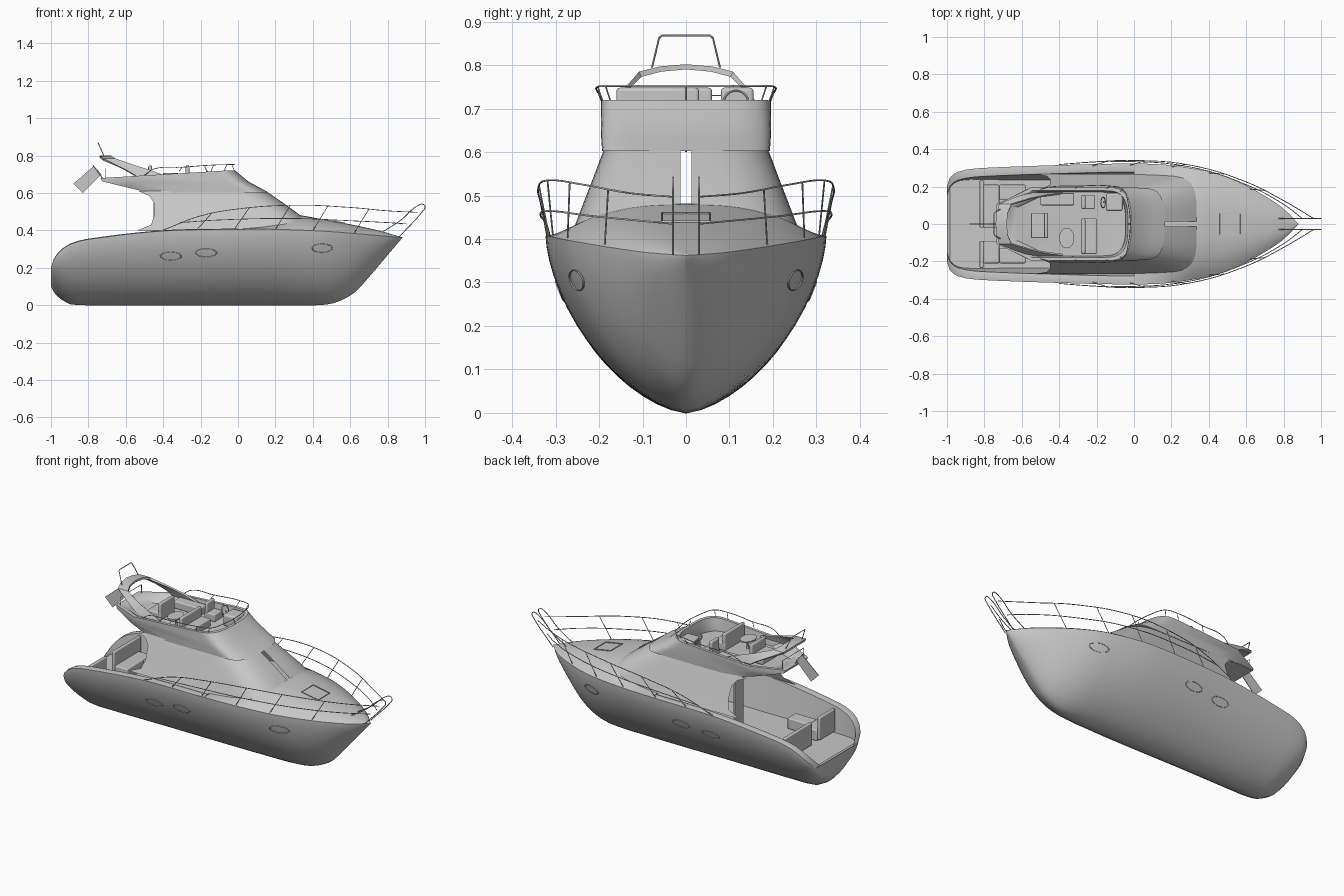
import bpy, bmesh, math
from mathutils import Vector

if "Cube" in bpy.data.objects:
    bpy.data.objects.remove(bpy.data.objects["Cube"])

GREY = bpy.data.materials.new("light_grey")
GREY.use_nodes = True
GREY.diffuse_color = (0.58, 0.58, 0.58, 1)
GREY.node_tree.nodes["Principled BSDF"].inputs["Base Color"].default_value = GREY.diffuse_color


def finish(ob, angle=35):
    bpy.ops.object.select_all(action='DESELECT')
    ob.select_set(True)
    bpy.context.view_layer.objects.active = ob
    if ob.type == 'CURVE':
        bpy.ops.object.convert(target='MESH')
        ob = bpy.context.object
    ob.data.materials.clear()
    ob.data.materials.append(GREY)
    bpy.ops.object.shade_smooth_by_angle(angle=math.radians(angle))
    return ob


def loft(name, rows, closed=False, caps=(), angle=35):
    bm = bmesh.new()
    grid = [[bm.verts.new(p) for p in row] for row in rows]
    n = len(rows[0])
    for a, b in zip(grid, grid[1:]):
        for i in range(n if closed else n - 1):
            j = (i + 1) % n
            bm.faces.new((a[i], a[j], b[j], b[i]))
    for c in caps:
        bm.faces.new(grid[c])
    bmesh.ops.remove_doubles(bm, verts=bm.verts, dist=0.0005)
    bmesh.ops.recalc_face_normals(bm, faces=bm.faces)
    me = bpy.data.meshes.new(name)
    bm.to_mesh(me)
    bm.free()
    ob = bpy.data.objects.new(name, me)
    bpy.context.collection.objects.link(ob)
    return finish(ob, angle)


def box(name, x, y, z, bevel=0.0):
    """Box from (low, high) ranges."""
    rows = [[(x[0], y[0], h), (x[1], y[0], h), (x[1], y[1], h), (x[0], y[1], h)] for h in z]
    ob = loft(name, rows, True, (0, 1))
    if bevel:
        m = ob.modifiers.new("soft", 'BEVEL')
        m.width, m.segments = bevel, 3
    return ob


def tube(name, pts, r=0.0022, smooth=True, cyclic=False):
    cu = bpy.data.curves.new(name, 'CURVE')
    cu.dimensions, cu.bevel_depth, cu.bevel_resolution, cu.resolution_u = '3D', r, 1, 6
    sp = cu.splines.new('BEZIER')
    sp.bezier_points.add(len(pts) - 1)
    for bp, p in zip(sp.bezier_points, pts):
        bp.co = p
        bp.handle_left_type = bp.handle_right_type = 'AUTO' if smooth else 'VECTOR'
    sp.use_cyclic_u = cyclic
    cu.use_fill_caps = True
    ob = bpy.data.objects.new(name, cu)
    bpy.context.collection.objects.link(ob)
    return finish(ob, 60)


def sample(table, x):
    """Smooth interpolation of rows keyed by their first value."""
    x = min(max(x, table[0][0]), table[-1][0])
    k = next(i for i in range(len(table) - 1) if x <= table[i + 1][0])
    a, b = table[k], table[k + 1]
    p, q = table[max(k - 1, 0)], table[min(k + 2, len(table) - 1)]
    h = b[0] - a[0]
    t = (x - a[0]) / h
    out = []
    for i in range(1, len(a)):
        m0 = (b[i] - p[i]) / (b[0] - p[0]) * h
        m1 = (q[i] - a[i]) / (q[0] - a[0]) * h
        d = b[i] - a[i]
        out.append(a[i] + t * m0 + t * t * (3 * d - 2 * m0 - m1) + t ** 3 * (m0 + m1 - 2 * d))
    return out


# Hull: x, half beam, keel height, sheer height
HULL = [(-1, .2, .1, .2), (-.985, .245, .07, .245), (-.95, .275, .035, .29), (-.9, .29, .006, .325),
        (-.8, .3, 0, .352), (-.4, .315, 0, .397), (0, .323, 0, .406), (.2, .314, 0, .406),
        (.42, .276, 0, .398), (.52, .242, .014, .392), (.62, .195, .065, .384), (.7, .15, .15, .377),
        (.8, .082, .268, .368), (.88, 0, .362, .362)]
PA, PB = 1.6, .62


def skin(x, z):
    """Half beam of the hull at a height."""
    w, zb, zt = sample(HULL, x)
    return w * (1 - (1 - (z - zb) / (zt - zb)) ** (1 / PB)) ** (1 / PA)


stations = [-1, -.985, -.965, -.94, -.9] + [-.85 + .04 * i for i in range(43)] + [.865, .88]
rows = []
for x in stations:
    w, zb, zt = sample(HULL, x)
    half = [math.sin(math.pi / 2 * s / 14) for s in range(-14, 15)]
    rows.append([(x, w * s, zb + (zt - zb) * (1 - (1 - abs(s) ** PA) ** PB)) for s in half])
loft("hull", rows, caps=(0,), angle=50)

# Cockpit and saloon well with side decks
WELL_END = 0
rows = []
for x in [s for s in stations if s < WELL_END - .015] + [WELL_END]:
    w, zb, zt = sample(HULL, x)
    zf = min(.2, zt - .012)
    yf = min(skin(x, zf) - .012, w - .05)
    half = [(w, zt), (w - .02, zt + .004), (w - .045, zt), (yf, zf)]
    rows.append([(x, y, z) for y, z in half] + [(x, -y, z) for y, z in reversed(half)])
loft("cockpit", rows, caps=(-1,))

# Foredeck with raised crown
CROWN = [(0, .408), (.12, .43), (.22, .462), (.31, .482), (.45, .46), (.6, .433), (.75, .4), (.88, .363)]
rows = []
for x in [WELL_END] + [s for s in stations if s > WELL_END + .015]:
    w, zb, zt = sample(HULL, x)
    zc = max(sample(CROWN, x)[0], zt)
    rows.append([(x, w * i / 12, zt + (zc - zt) * (1 - abs(i / 12) ** 2.8)) for i in range(-12, 13)])
loft("foredeck", rows, angle=50)


def arc(depth, xf, w, e, n=14, y0=0.0):
    """Rounded front from the side at half beam w to the centre at xf."""
    pts = []
    for i in range(n + 1):
        a = math.pi / 2 * i / n
        pts.append((xf - depth + depth * math.sin(a) ** e, max(w * math.cos(a) ** e, y0)))
    return pts


# Cabin shell: each half runs from the aft edge round to the windscreen slit
CABIN = [(.4, .43, .268, -.54), (.43, .39, .256, -.465), (.48, .335, .237, -.447),
         (.55, .238, .21, -.45), (.585, .187, .197, -.475), (.61, .15, .187, -.53)]
for side, label in ((1, "left"), (-1, "right")):
    rows = [[(x, side * y, z) for x, y in [(xa, w)] + arc(.24, xf, w, .62, y0=.013)] for z, xf, w, xa in CABIN]
    loft("cabin_side_" + label, rows)
box("cabin_door_panel", (-.452, -.442), (.1, .18), (.2, .61))


# Flybridge tub
def ring(xf, w, xa, wa, z):
    half = [(xa, wa), (max(xa + .17, -.55), w)] + arc(.13, xf, w, .65)
    pts = half + [(x, -y) for x, y in reversed(half[:-1])]
    return [(x, y, z if z else .72 + .06 * min(0, x + .07)) for x, y in pts]


loft("flybridge", [ring(.165, .193, -.48, .185, .602), ring(.11, .195, -.6, .16, .632),
                   ring(.055, .196, -.725, .11, .662), ring(-.015, .195, -.735, .105, 0),
                   ring(-.032, .178, -.715, .095, 0), ring(-.045, .172, -.66, .09, .668),
                   ring(-.045, .17, -.62, .09, .645)], True, (0, -1))

# Flybridge seating, table and helm
for name, x, y in (("aft", (-.55, -.46), (-.075, .06)), ("passenger", (-.28, -.2), (-.16, .03)),
                   ("helm", (-.28, -.21), (.08, .155))):
    box(name + "_seat", x, y, (.645, .69), .006)
    box(name + "_seat_back", (x[1] - .02, x[1]) if name == "aft" else (x[0], x[0] + .02), y, (.66, .748), .008)
box("side_bench", (-.5, -.32), (.1, .165), (.645, .69), .006)
box("helm_console", (-.15, -.06), (.07, .165), (.645, .715), .01)
tube("table_leg", [(-.36, -.07, .645), (-.36, -.07, .7)], .008)
oval = [[(-.36 + .04 * math.cos(a * math.pi / 12), -.075 + .055 * math.sin(a * math.pi / 12), z)
         for a in range(24)] for z in (.698, .706)]
loft("table_top", oval, True, (0, 1))
wheel = [(-.165 - .012 * math.sin(a * math.pi / 6), .115 + .028 * math.cos(a * math.pi / 6),
          .715 + .026 * math.sin(a * math.pi / 6)) for a in range(12)]
tube("steering_wheel", wheel, .003, cyclic=True)
tube("steering_column", [(-.14, .115, .7), (-.165, .115, .715)], .004)

# Radar arch swept back over the flybridge
ARCH = [(.168, .69, -.54, -.38), (.158, .72, -.59, -.46), (.14, .748, -.645, -.55),
        (.108, .785, -.72, -.655), (.06, .797, -.735, -.675), (0, .802, -.74, -.68)]
rows = []
for y, z, xa, xf in ARCH + [(-a[0],) + a[1:] for a in reversed(ARCH[:-1])]:
    k = .012 if abs(y) < .12 else .006
    rows.append([(xa, y, z), (xf, y, z), (xf, y * .95, z - k), (xa, y * .95, z - k)])
loft("radar_arch", rows, True, (0, -1))
tube("arch_hoop", [(-.715, -.078, .795), (-.745, -.062, .862), (-.748, -.055, .868), (-.748, .055, .868),
                   (-.745, .062, .862), (-.715, .078, .795)], .0025, False)

# Ensign on its staff
tube("flag_staff", [(-.71, 0, .66), (-.775, 0, .748)], .003)
loft("flag", [[(x, y, z) for x, z in ((-.88, .65), (-.77, .745), (-.73, .7), (-.83, .6))]
              for y in (-.002, .002)], True, (0, 1))

# Flybridge rails
half = [(-.5, .185, .695), (-.45, .198, .728), (-.3, .203, .738), (-.13, .203, .75), (-.06, .185, .752), (-.033, .12, .752)]
tube("flybridge_rail", half + [(x, -y, z) for x, y, z in reversed(half)])
for x, y, z in half[2:5]:
    for s in (1, -1):
        tube("flybridge_post", [(x, s * y, z), (x - .015, s * (y - .012), .715)], .0018)
tube("flybridge_front_post", [(-.033, 0, .752), (-.02, 0, .72)], .0018)
tube("flybridge_aft_rail", [(-.71, -.1, .68), (-.71, -.1, .73), (-.71, .1, .73), (-.71, .1, .68)], .002, False)

# Side-deck rails, pulpit and stanchions
TOP = [(-.4, .318, .402), (-.2, .333, .478), (0, .34, .515), (.3, .315, .535), (.6, .225, .523),
       (.8, .125, .505), (.96, .03, .497)]
MID = [(-.31, .326, .442), (-.1, .335, .456), (.3, .305, .464), (.6, .21, .452), (.8, .105, .442), (.9, .03, .435)]
for s, label in ((1, "left"), (-1, "right")):
    for name, path in (("top_rail_", TOP), ("middle_rail_", MID)):
        tube(name + label, [(x, s * y, z) for x, y, z in path])
    tube("pulpit_" + label, [(x, s * .03, z) for x, z in
                             ((.77, .39), (.87, .455), (.96, .532), (.99, .54), (1, .525), (.985, .5), (.86, .365))], .0025)
    for x in (-.22, -.02, .2, .4, .62):
        w, zb, zt = sample(HULL, x)
        y, z = sample(TOP, x + .08)
        tube("stanchion_" + label, [(x, s * (w - .008), zt), (x + .08, s * y, z)], .002)

# Portholes lying on the hull skin
e = .01
for s in (1, -1):
    for x, z in ((-.36, .262), (-.17, .28), (.45, .305)):
        n = Vector(((skin(x - e, z) - skin(x + e, z)) / 2 / e, s, (skin(x, z - e) - skin(x, z + e)) / 2 / e))
        bpy.ops.mesh.primitive_torus_add(major_segments=28, minor_segments=6, major_radius=1, minor_radius=.06,
                                         location=(x, s * skin(x, z), z), rotation=n.to_track_quat('Z', 'Y').to_euler())
        rim = bpy.context.object
        rim.name = "porthole_rim"
        rim.scale = (.055, .024, .04)
        finish(rim)

# Foredeck hatch frame
hatch = [(x, y, sample(CROWN, x)[0] + .001) for x, y in ((.46, -.055), (.57, -.055), (.57, .055), (.46, .055))]
tube("hatch_frame", hatch, .003, False, True)

# Cockpit furniture: transom seats with a walkway between, side benches
for s, y in (("left", (-.02, .235)), ("right", (-.235, -.09))):
    box("transom_wall_" + s, (-.825, -.805), y, (.21, .345), .005)
    box("transom_seat_" + s, (-.805, -.72), (max(y[0], -.21), min(y[1], .21)), (.2, .265), .006)
for s in (1, -1):
    box("cockpit_side_bench", (-.72, -.58), sorted((s * .13, s * .21)), (.2, .265), .006)
